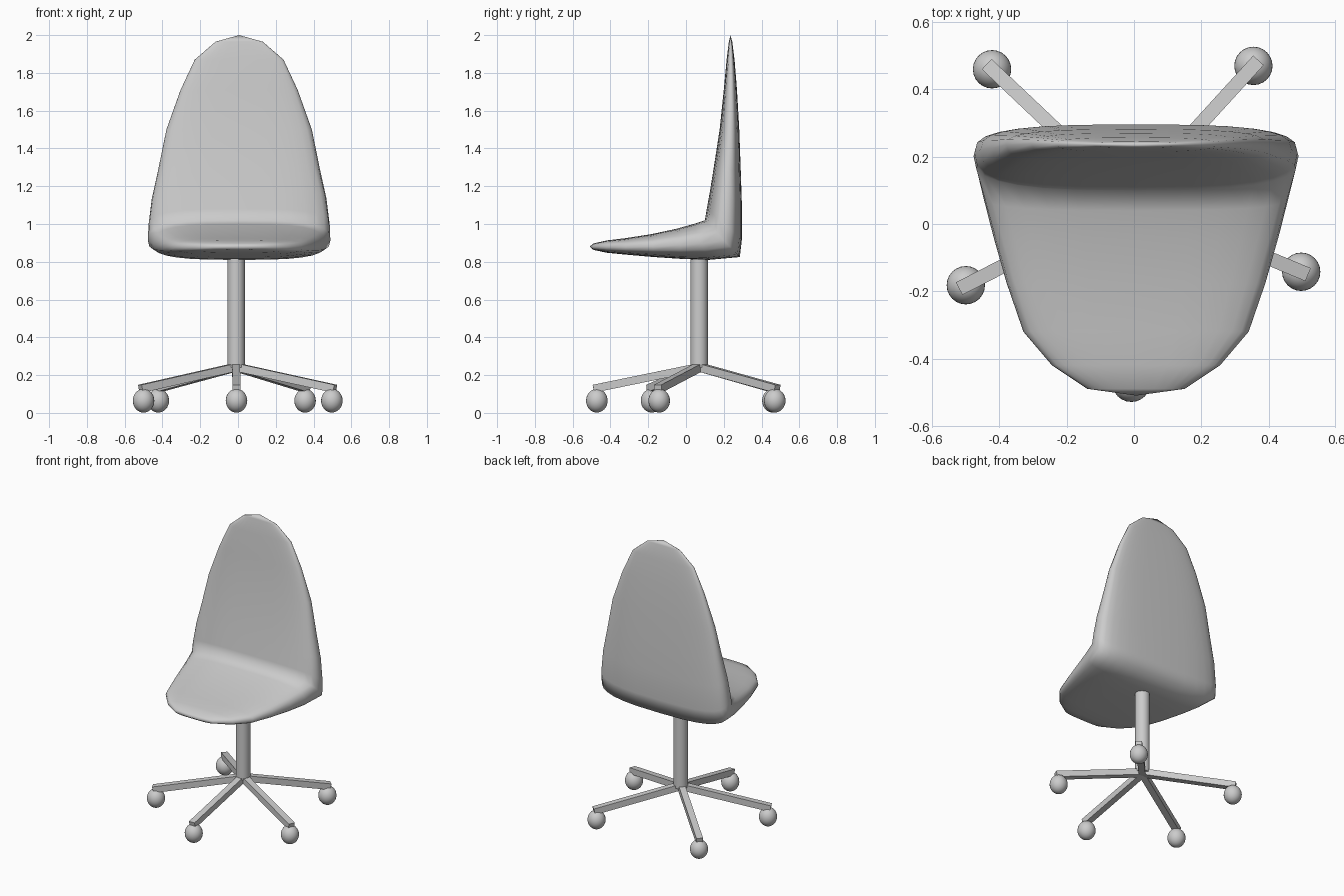
import bpy, bmesh
from math import cos, sin, pi, copysign
from mathutils import Vector

if "Cube" in bpy.data.objects:
    bpy.data.objects.remove(bpy.data.objects["Cube"])


def finish(name, bm, smooth=True):
    bmesh.ops.recalc_face_normals(bm, faces=bm.faces)
    for f in bm.faces:
        f.smooth = smooth
    me = bpy.data.meshes.new(name)
    bm.to_mesh(me)
    bm.free()
    ob = bpy.data.objects.new(name, me)
    bpy.context.collection.objects.link(ob)
    return ob


# Seat shell: loft along an L path; inner (y, z), outer (y, z), half width
SECTIONS = [
    (-.49, .897, -.49, .863, .145), (-.42, .913, -.42, .848, .25),
    (-.32, .925, -.32, .838, .335), (-.18, .947, -.17, .825, .385),
    (-.05, .975, -.02, .815, .425), (.04, 1.0, .12, .81, .455),
    (.10, 1.02, .285, .825, .483), (.11, 1.08, .296, .92, .48),
    (.128, 1.18, .296, 1.10, .462), (.147, 1.30, .29, 1.28, .428),
    (.178, 1.50, .282, 1.50, .385), (.20, 1.71, .27, 1.71, .31),
    (.215, 1.87, .257, 1.87, .235), (.227, 1.965, .245, 1.965, .125)]
N, POWER, RIM, X0 = 28, 3.0, .55, .006

bm = bmesh.new()
rings = []
for iy, iz, oy, oz, w in SECTIONS:
    a, b = Vector((X0, iy, iz)), Vector((X0, oy, oz))
    mid = a.lerp(b, RIM)
    ring = []
    for i in range(N):
        t = 2 * pi * i / N
        c, s = (copysign(abs(v) ** (2 / POWER), v) for v in (cos(t), sin(t)))
        p = mid + ((a if s > 0 else b) - mid) * abs(s)
        p.x += w * c
        ring.append(bm.verts.new(p))
    rings.append(ring)
for r, q in zip(rings, rings[1:]):
    for i in range(N):
        j = (i + 1) % N
        bm.faces.new((r[i], r[j], q[j], q[i]))
for ring, tip in ((rings[0], (X0, -.51, .88)), (rings[-1], (X0, .235, 2.0))):
    v = bm.verts.new(tip)
    for i in range(N):
        bm.faces.new((ring[i], ring[(i + 1) % N], v))
finish("seat_shell", bm)

# Central post
HUB = Vector((-.01, .07, 0))
bpy.ops.mesh.primitive_cylinder_add(vertices=24, radius=.046, depth=.62,
                                    location=HUB + Vector((0, 0, .55)))
bpy.context.object.name = "post"
bpy.ops.object.shade_smooth_by_angle()

# Five sloping legs, each with a ball caster
CASTERS = [(-.008, -.472), (.497, -.142), (.355, .47), (-.422, .46), (-.5, -.182)]
for k, (x, y) in enumerate(CASTERS):
    out = (Vector((x, y, 0)) - HUB).normalized()
    side = Vector((-out.y, out.x, 0)) * .021
    start = HUB + Vector((0, 0, .243))
    end = Vector((x, y, .128)) + out * .018
    up = (end - start).cross(side).normalized() * .021
    bm = bmesh.new()
    quads = [[bm.verts.new(p + side * u + up * v)
              for u, v in ((-1, -1), (1, -1), (1, 1), (-1, 1))] for p in (start, end)]
    for q in quads:
        bm.faces.new(q)
    for i in range(4):
        j = (i + 1) % 4
        bm.faces.new((quads[0][i], quads[0][j], quads[1][j], quads[1][i]))
    finish(f"leg_{k + 1}", bm, smooth=False)

    bm = bmesh.new()
    bmesh.ops.create_uvsphere(bm, u_segments=24, v_segments=16, radius=.057)
    bmesh.ops.scale(bm, vec=(1, 1, 1.1), verts=bm.verts)
    bmesh.ops.translate(bm, vec=(x, y, .0645), verts=bm.verts)
    finish(f"caster_{k + 1}", bm)
